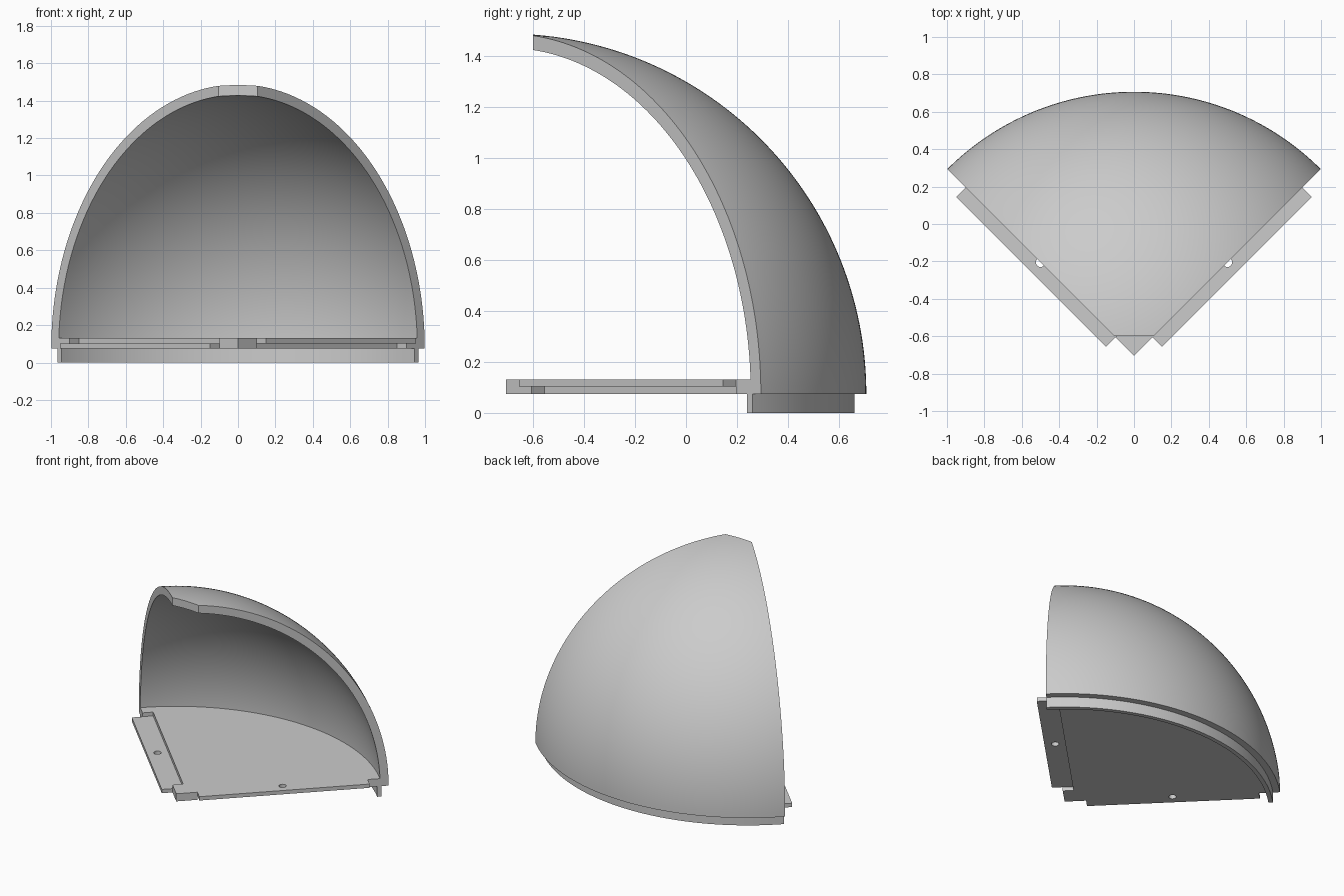
import bpy, bmesh, math
from mathutils import Vector

cube = bpy.data.objects.get("Cube")
if cube:
    bpy.data.objects.remove(cube, do_unlink=True)

TIP_Y = -0.705          # vertical axis of the quarter dome
BASE, MID, TOP = 0.075, 0.1025, 0.13
OUTER, INNER = 1.412, 1.356
QUARTER = math.pi / 2
STEPS = 64

grey = bpy.data.materials.new("plain_grey")
grey.use_nodes = True
grey.diffuse_color = (0.6, 0.6, 0.6, 1)
grey.node_tree.nodes["Principled BSDF"].inputs["Base Color"].default_value = grey.diffuse_color


def finish(name, bm):
    bmesh.ops.recalc_face_normals(bm, faces=bm.faces[:])
    mesh = bpy.data.meshes.new(name)
    bm.to_mesh(mesh)
    bm.free()
    mesh.materials.append(grey)
    obj = bpy.data.objects.new(name, mesh)
    bpy.context.collection.objects.link(obj)
    return obj


def smooth(obj):
    bpy.ops.object.select_all(action='DESELECT')
    obj.select_set(True)
    bpy.context.view_layer.objects.active = obj
    bpy.ops.object.shade_smooth_by_angle(angle=math.radians(30))


def polar(r, angle, z=0):
    """Point around the dome axis; angle 0 points to the back."""
    return Vector((r * math.sin(angle), TIP_Y + r * math.cos(angle), z))


def sweep(profile):
    """Turn a closed (radius, height) profile through the quarter."""
    bm = bmesh.new()
    rings = []
    for i in range(STEPS + 1):
        a = QUARTER * (i / STEPS - 0.5)
        rings.append([bm.verts.new(polar(r, a, z)) for r, z in profile])
    n = len(profile)
    for p, q in zip(rings, rings[1:]):
        for j in range(n):
            k = (j + 1) % n
            bm.faces.new((p[j], p[k], q[k], q[j]))
    # end caps as strips between outer and inner halves of the profile
    for ring in (rings[0], rings[-1]):
        for j in range(n // 2 - 1):
            bm.faces.new((ring[j], ring[j + 1], ring[n - 2 - j], ring[n - 1 - j]))
    return bm


def prism(name, outline, z0, z1):
    bm = bmesh.new()
    face = bm.faces.new([bm.verts.new((p.x, p.y, z0)) for p in outline])
    new = bmesh.ops.extrude_face_region(bm, geom=[face])["geom"]
    bmesh.ops.translate(bm, vec=(0, 0, z1 - z0),
                        verts=[v for v in new if isinstance(v, bmesh.types.BMVert)])
    return finish(name, bm)


# Dome shell, with its narrow crown sliced off flat
def arc(radius):
    end = math.acos(0.05 / radius)
    return [(radius * math.cos(end * i / STEPS), BASE + radius * math.sin(end * i / STEPS))
            for i in range(STEPS + 1)]


bm = sweep(arc(OUTER) + arc(INNER)[::-1])
bmesh.ops.recalc_face_normals(bm, faces=bm.faces[:])
bmesh.ops.bisect_plane(bm, geom=bm.verts[:] + bm.edges[:] + bm.faces[:], dist=1e-5,
                       plane_co=(0, -0.6, 0), plane_no=(0, -1, 0), clear_outer=True)
bmesh.ops.holes_fill(bm, edges=[e for e in bm.edges if e.is_boundary], sides=0)
smooth(finish("dome_shell", bm))

# Thin locating lip below the floor
smooth(finish("bottom_lip", sweep([(1.366, 0), (1.366, BASE), (1.336, BASE), (1.336, 0)])))


# Floor in two layers: each has a tab on one side and a matching recess on the other
def side_point(side, along, out):
    r = math.sqrt(0.5)
    return Vector((side * (along + out) * r, TIP_Y + (along - out) * r))


def floor_outline(tab_side):
    def edge(side):
        step = 0.071 if side == tab_side else -0.071
        return [side_point(side, s, d) for s, d in
                ((0.141, 0), (0.141, step), (1.273, step), (1.273, 0))]
    rim = [polar(1.358, QUARTER * (0.5 - i / STEPS)).xy for i in range(STEPS + 1)]
    return [side_point(1, 0, 0)] + edge(1) + rim + edge(-1)[::-1]


def helper(obj):
    obj.hide_render = True
    obj.hide_viewport = True
    return obj


def boolean(target, tool, operation):
    mod = target.modifiers.new(tool.name, 'BOOLEAN')
    mod.operation = operation
    mod.solver = 'EXACT'
    mod.object = helper(tool)


floor = prism("floor_plate", floor_outline(-1), BASE, MID)
upper = prism("upper_floor_layer", floor_outline(1), MID, TOP)
boolean(floor, upper, 'UNION')

# Screw holes centred on the two straight edges
for side, label in ((1, "left"), (-1, "right")):
    centre = side_point(side, 0.707, 0)
    circle = [centre + 0.025 * Vector((math.cos(t), math.sin(t)))
              for t in (math.tau * i / 24 for i in range(24))]
    boolean(floor, prism(label + "_hole_cutter", circle, 0.05, 0.2), 'DIFFERENCE')

# Bake the cuts and drop the helpers
bpy.context.view_layer.update()
depsgraph = bpy.context.evaluated_depsgraph_get()
baked = bpy.data.meshes.new_from_object(floor.evaluated_get(depsgraph))
tools = [m.object for m in floor.modifiers]
floor.modifiers.clear()
floor.data = baked
for tool in tools:
    bpy.data.objects.remove(tool, do_unlink=True)
